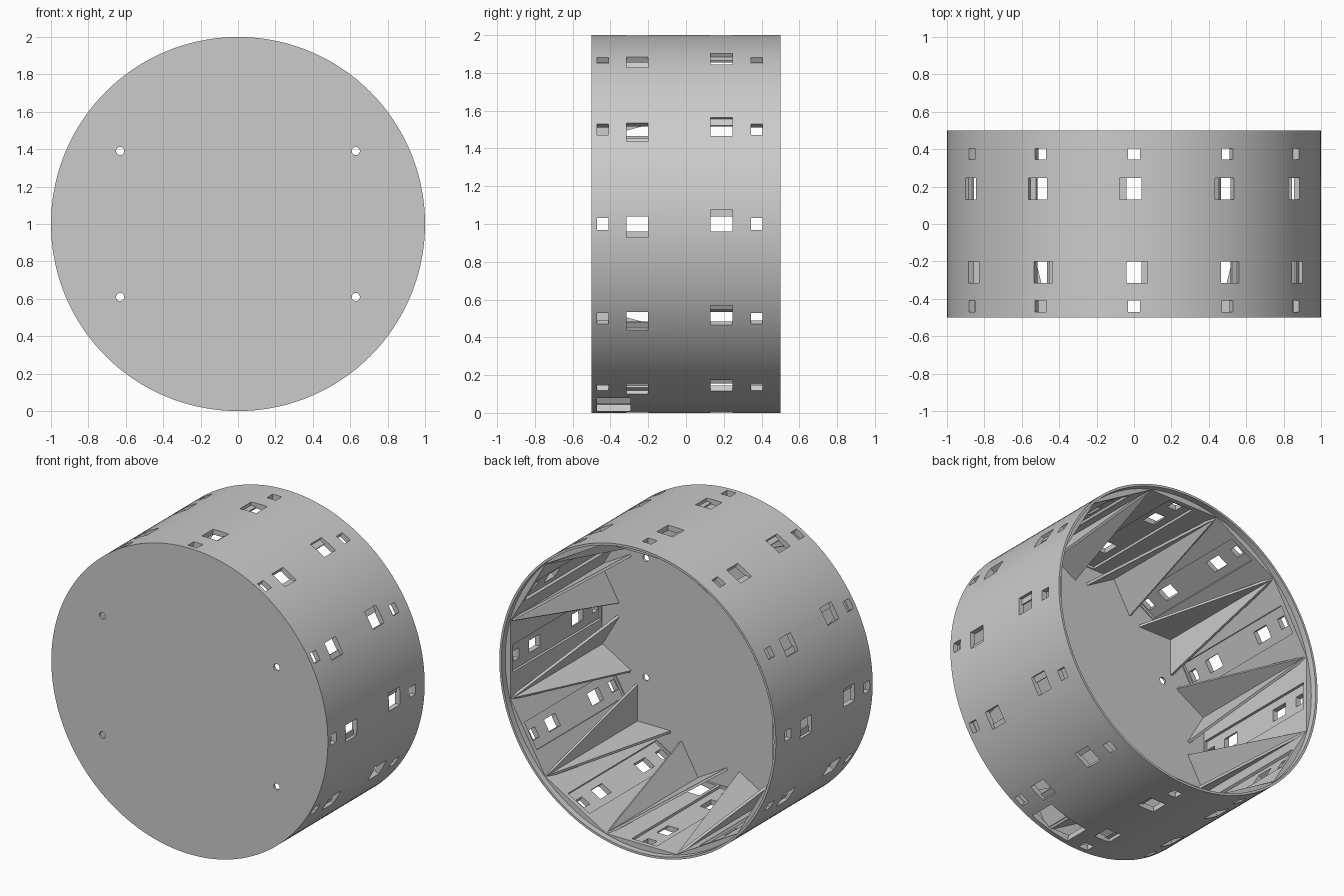
import bpy, bmesh, math
from mathutils import Matrix, Vector

cube = bpy.data.objects.get("Cube")
if cube:
    bpy.data.objects.remove(cube, do_unlink=True)

CENTRE = Matrix.Translation((0, 0, 1))
ALONG_Y = Matrix.Rotation(math.radians(90), 4, 'X')

grey = bpy.data.materials.new("plain grey")
grey.use_nodes = True
grey.diffuse_color = (0.6, 0.6, 0.6, 1)
grey.node_tree.nodes["Principled BSDF"].inputs["Base Color"].default_value = (0.6, 0.6, 0.6, 1)


def spin(deg):
    """Frame whose x points outward and z points along the rim."""
    return CENTRE @ Matrix.Rotation(-math.radians(deg), 4, 'Y')


def box(bm, deg, r, y, t):
    size = Matrix.Diagonal((r[1] - r[0], y[1] - y[0], t[1] - t[0], 1))
    mid = Matrix.Translation((sum(r) / 2, sum(y) / 2, sum(t) / 2))
    bmesh.ops.create_cube(bm, size=1, matrix=spin(deg) @ mid @ size)


def drum(bm, radius, y0, y1, sides, turn=0, x=0, z=0):
    place = Matrix.Translation((x, (y0 + y1) / 2, z))
    bmesh.ops.create_cone(bm, cap_ends=True, segments=sides, radius1=radius, radius2=radius,
                          depth=y1 - y0, matrix=spin(turn) @ place @ ALONG_Y)


def make(name, bm):
    bmesh.ops.recalc_face_normals(bm, faces=bm.faces)
    mesh = bpy.data.meshes.new(name)
    bm.to_mesh(mesh)
    bm.free()
    mesh.materials.append(grey)
    ob = bpy.data.objects.new(name, mesh)
    bpy.context.collection.objects.link(ob)
    return ob


def carve(target, bm):
    cutter = make("cutter", bm)
    cutter.hide_render = True
    mod = target.modifiers.new("cut", 'BOOLEAN')
    mod.operation, mod.solver, mod.object = 'DIFFERENCE', 'EXACT', cutter
    graph = bpy.context.evaluated_depsgraph_get()
    mesh = bpy.data.meshes.new_from_object(target.evaluated_get(graph))
    target.modifiers.clear()
    target.data = mesh
    bpy.data.objects.remove(cutter, do_unlink=True)


# Closed-front drum
bm = bmesh.new()
drum(bm, 1, -0.5, 0.5, 144)
shell = make("drum_shell", bm)

# Twelve-sided cavity with corners halfway between the window columns
bm = bmesh.new()
drum(bm, 0.982, -0.485, 0.6, 12, turn=15)
carve(shell, bm)

# Thin round lip at the open back
bm = bmesh.new()
drum(bm, 0.985, 0.46, 0.6, 144)
carve(shell, bm)

# Shallow trays around each column of windows
columns = range(0, 360, 30)
bm = bmesh.new()
for a in columns:
    box(bm, a, (0.8, 0.965), (-0.478, 0.43), (-0.09, 0.09))
carve(shell, bm)

# Windows, screw holes and the cable notch
bm = bmesh.new()
for a in columns:
    for y in ((-0.47, -0.41), (0.345, 0.405)):
        box(bm, a, (0.85, 1.1), y, (-0.033, 0.033))
    for y in ((-0.315, -0.2), (0.13, 0.245)):
        box(bm, a, (0.85, 1.1), y, (-0.04, 0.04))
for x in (-0.63, 0.63):
    for z in (-0.39, 0.39):
        drum(bm, 0.022, -0.6, -0.4, 16, x=x, z=z)
box(bm, -75, (0.85, 1.1), (-0.47, -0.295), (-0.14, 0.14))
carve(shell, bm)

# Stepped pockets beside the larger windows
bm = bmesh.new()
for a in columns:
    box(bm, a, (0.976, 1.1), (-0.315, -0.2), (-0.072, 0))
    box(bm, a, (0.976, 1.1), (0.13, 0.245), (0, 0.077))
carve(shell, bm)

bpy.context.view_layer.objects.active = shell
shell.select_set(True)
bpy.ops.object.shade_smooth_by_angle(angle=math.radians(10))
shell.select_set(False)

# Tapered fins meeting in right-angled corners between the columns
bm = bmesh.new()
for a in columns:
    for side in (-1, 1):
        outline = ((-0.49, 0.45), (-0.49, 0.692), (0.45, 0.692))
        verts = [bm.verts.new(spin(a) @ Vector((0.69, y, side * z))) for y, z in outline]
        face = bm.faces.new(verts)
        moved = bmesh.ops.extrude_face_region(bm, geom=[face], use_keep_orig=True)["geom"]
        out = spin(a).to_3x3() @ Vector((0.016, 0, 0))
        bmesh.ops.translate(bm, vec=out, verts=[v for v in moved if isinstance(v, bmesh.types.BMVert)])
make("corner_fins", bm)
